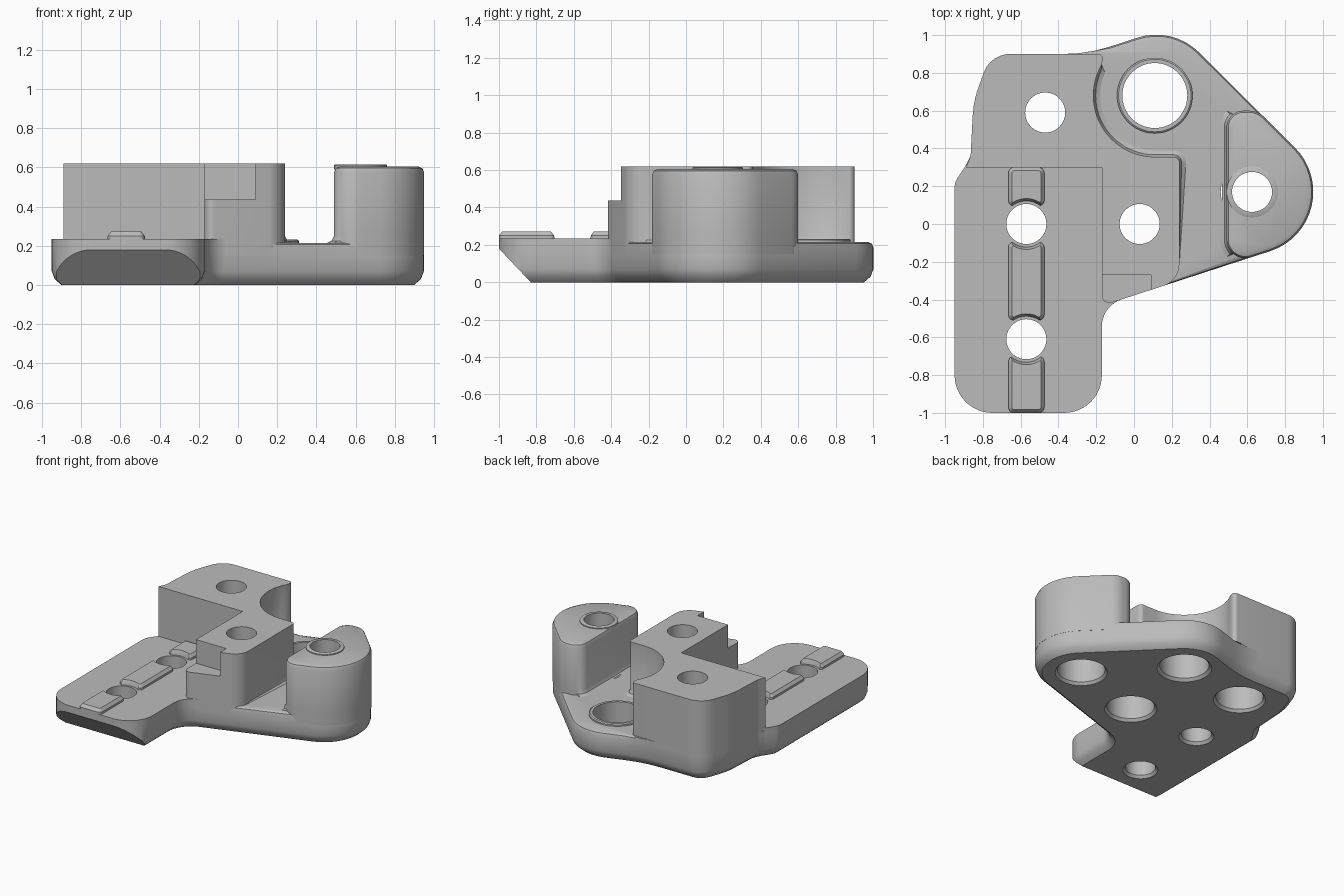
import bpy, bmesh, math
from mathutils import Vector

if "Cube" in bpy.data.objects:
    bpy.data.objects.remove(bpy.data.objects["Cube"], do_unlink=True)

grey = bpy.data.materials.new("plain grey")
grey.use_nodes = True
grey.diffuse_color = (0.5, 0.5, 0.5, 1)
grey.node_tree.nodes["Principled BSDF"].inputs["Base Color"].default_value = (0.5, 0.5, 0.5, 1)


def rounded(corners):
    """Polygon from (x, y, radius) corners, each rounded by its radius."""
    pts = []
    for i, (x, y, r) in enumerate(corners):
        p = Vector((x, y))
        a = (Vector(corners[i - 1][:2]) - p).normalized()
        b = (Vector(corners[(i + 1) % len(corners)][:2]) - p).normalized()
        if r == 0:
            pts.append(p)
            continue
        half = a.angle(b) / 2
        centre = p + (a + b).normalized() * (r / math.sin(half))
        start = p + a * (r / math.tan(half)) - centre
        end = p + b * (r / math.tan(half)) - centre
        turn = math.atan2(start.x * end.y - start.y * end.x, start.dot(end))
        n = max(3, int(abs(turn) / math.radians(7)))
        for k in range(n + 1):
            t = turn * k / n
            c, s = math.cos(t), math.sin(t)
            pts.append(centre + Vector((c * start.x - s * start.y, s * start.x + c * start.y)))
    return pts


def circle(centre, r, n=48):
    return [Vector((centre[0] + r * math.cos(k * math.tau / n),
                    centre[1] + r * math.sin(k * math.tau / n))) for k in range(n)]


def offset(pts, d, weight):
    out = []
    for i, p in enumerate(pts):
        a = (p - pts[i - 1]).normalized()
        b = (pts[(i + 1) % len(pts)] - p).normalized()
        n1, n2 = Vector((a.y, -a.x)), Vector((b.y, -b.x))
        out.append(p + (n1 + n2) / (1 + n1.dot(n2)) * d * weight(p))
    return out


def everywhere(p):
    return 1


def prism(name, pts, rings):
    """Stack of outlines; each ring is (offset, z) or (offset, z, weight)."""
    bm = bmesh.new()
    loops = []
    for ring in rings:
        w = ring[2] if len(ring) > 2 else everywhere
        loops.append([bm.verts.new((q.x, q.y, ring[1])) for q in offset(pts, ring[0], w)])
    n = len(pts)
    for low, high in zip(loops, loops[1:]):
        for i in range(n):
            j = (i + 1) % n
            bm.faces.new((low[i], low[j], high[j], high[i]))
    bm.faces.new(loops[0][::-1])
    bm.faces.new(loops[-1])
    mesh = bpy.data.meshes.new(name)
    bm.to_mesh(mesh)
    bm.free()
    mesh.materials.append(grey)
    ob = bpy.data.objects.new(name, mesh)
    bpy.context.collection.objects.link(ob)
    return ob


def cut(ob, cutters):
    for c in cutters:
        m = ob.modifiers.new("cut", 'BOOLEAN')
        m.operation, m.solver, m.object = 'DIFFERENCE', 'EXACT', c
    deps = bpy.context.evaluated_depsgraph_get()
    mesh = bpy.data.meshes.new_from_object(ob.evaluated_get(deps))
    ob.modifiers.clear()
    ob.data = mesh


BIG, PILLAR, MID, BACK = (0.11, 0.68), (0.625, 0.17), (0.03, 0), (-0.47, 0.59)
RAIL_HOLES = [(-0.57, 0), (-0.57, -0.61)]

# Outlines
back_left = [(-0.76, 0.9, 0.15), (-0.85, 0.65, 0.5), (-0.865, 0.36, 0.05)]
rail_front = [(-0.95, -1, 0.2), (-0.17, -1, 0.2), (-0.17, -0.433, 0.15)]
rail_back = [(-0.89, 0.31, 0.02), (-0.95, 0.22, 0.1)]
base_outline = rounded(rail_front + [(1.233, 0.023, 0.33), (0.205, 1.047, 0.32),
                                     (-0.247, 0.9, 0.8)] + back_left + rail_back)
deck_outline = rounded(rail_front + [(0.1, -0.345, 0), (0.1, 0.25, 0), (-0.6, 0.6, 0)] + rail_back)
scoop = [(BIG[0] + 0.325 * math.cos(math.radians(-90 - 5 * k)),
          BIG[1] + 0.325 * math.sin(math.radians(-90 - 5 * k)), 0) for k in range(25)]
block_outline = rounded([(-0.17, -0.433, 0.04), (0.24, -0.3, 0.12), (0.24, 0.355, 0.03)] + scoop +
                        [(-0.16, 0.9, 0.025)] + back_left + [(-0.89, 0.3, 0), (-0.17, 0.3, 0)])
pillar_outline = rounded([(0.49, -0.219, 0.1), (1.233, 0.023, 0.33),
                          (0.656, 0.6, 0.12), (0.49, 0.6, 0.09)])


# Base plate, with a sloped underside at the front of the rail
def open_edge(p):
    return 1 if p.x > 0.1 or (p.y > 0.9 and p.x > -0.15) else 0


base = prism("base_plate", base_outline, [(-0.05, 0), (-0.015, 0.03), (0, 0.07), (0, 0.185),
             (-0.008, 0.206, open_edge), (-0.03, 0.215, open_edge)])
bm = bmesh.new()
bm.from_mesh(base.data)
res = bmesh.ops.bisect_plane(bm, geom=bm.verts[:] + bm.edges[:] + bm.faces[:],
                             plane_co=(0, -1, 0.18), plane_no=(0, -0.18, -0.17), clear_outer=True)
rim = [e for e in res["geom_cut"] if isinstance(e, bmesh.types.BMEdge)]
bmesh.ops.holes_fill(bm, edges=rim, sides=0)
bmesh.ops.recalc_face_normals(bm, faces=bm.faces[:])
bm.to_mesh(base.data)
bm.free()
deck = prism("rail_deck", deck_outline, [(0, 0.215), (0, 0.235)])


# Clamp block and pillar, each with a small fillet where they meet the floor
def block_fillet(p):
    side = p.x > 0.05 and p.y > -0.17
    arc = p.x > -0.25 and 0.35 < p.y < 0.84
    return 1 if side or arc else 0


def pillar_fillet(p):
    return 1 if p.x < 0.52 and p.y > -0.17 else 0


def skirt(weight):
    return [(0.035, 0.15, weight), (0.035, 0.215, weight), (0.012, 0.226, weight), (0, 0.25)]


block = prism("clamp_block", block_outline, skirt(block_fillet) + [(0, 0.62)])
pillar = prism("pillar", pillar_outline,
               skirt(pillar_fillet) + [(0, 0.575), (-0.009, 0.596), (-0.03, 0.605)])
pillar_ring = prism("pillar_ring", circle(PILLAR, 0.135), [(0, 0.59), (0, 0.612), (-0.005, 0.615)])
floor_ring = prism("floor_ring", circle(BIG, 0.2), [(0, 0.2), (0, 0.226), (-0.008, 0.232)])

# Raised keys along the rail
keys = []
for name, y0, y1 in (("front_key", -1, -0.7), ("middle_key", -0.51, -0.095), ("back_key", 0.095, 0.3)):
    key = prism(name, rounded([(-0.665, y0, 0.03), (-0.475, y0, 0.03),
                               (-0.475, y1, 0.03), (-0.665, y1, 0.03)]),
                [(0, 0.225), (0, 0.25), (-0.018, 0.272)])
    keys.append(key)

# Cutters
holes = []
for c in (PILLAR, MID, BACK):
    holes.append(prism("bolt_cutter", circle(c, 0.106), [(0.085, -0.01), (0.06, 0.02),
                                                         (0.06, 0.22), (0, 0.22), (0, 0.8)]))
rail_cutters = [prism("rail_hole_cutter", circle(c, 0.106), [(0.025, -0.01), (0, 0.02), (0, 0.8)])
                for c in RAIL_HOLES]
big_cutter = prism("big_hole_cutter", circle(BIG, 0.172, 64), [(0.03, -0.01), (0, 0.02), (0, 0.8)])
key_cutters = [prism("key_end_cutter", circle(c, 0.122), [(0, 0.1), (0, 0.24), (0.02, 0.29)])
               for c in RAIL_HOLES]
notch = prism("notch_cutter", rounded([(-0.4, -0.6, 0), (0.09, -0.6, 0),
                                       (0.09, -0.27, 0), (-0.4, -0.27, 0)]), [(0, 0.437), (0, 0.8)])

cut(base, holes + rail_cutters + [big_cutter])
cut(deck, holes[1:] + rail_cutters)
cut(block, holes[1:] + [notch])
cut(pillar, holes[:1])
cut(pillar_ring, holes[:1])
cut(floor_ring, [big_cutter])
for key in keys:
    cut(key, key_cutters)
for helper in holes + rail_cutters + [big_cutter, notch] + key_cutters:
    bpy.data.objects.remove(helper, do_unlink=True)

# Smooth curved sides, keep edges sharp
bpy.ops.object.select_all(action='DESELECT')
parts = [base, deck, block, pillar, pillar_ring, floor_ring] + keys
for ob in parts:
    ob.select_set(True)
bpy.context.view_layer.objects.active = base
bpy.ops.object.shade_smooth_by_angle(angle=math.radians(32))
